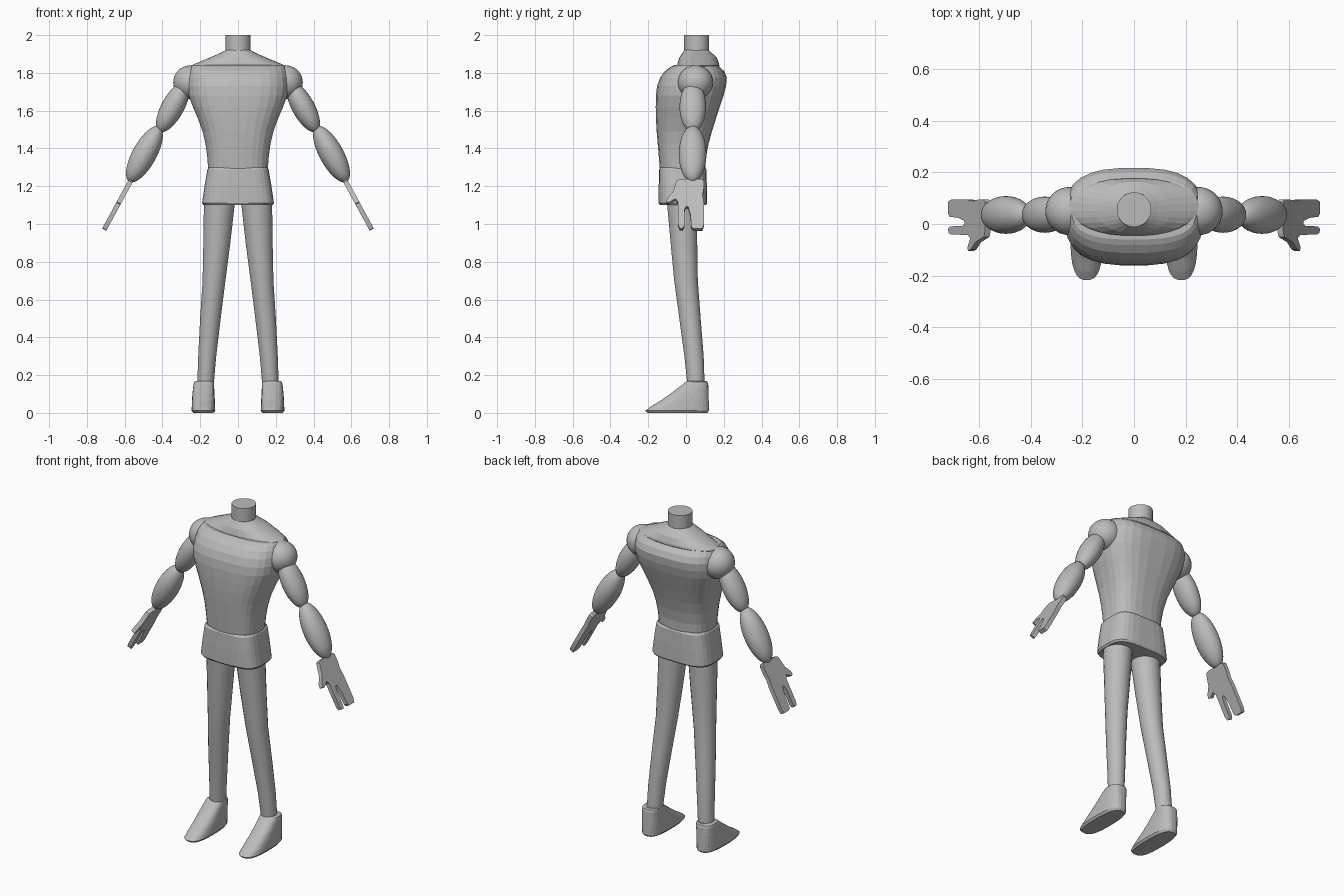
import bpy, bmesh, math
from mathutils import Matrix, Vector

if "Cube" in bpy.data.objects:
    bpy.data.objects.remove(bpy.data.objects["Cube"])

grey = bpy.data.materials.new("plain grey")
grey.diffuse_color = (0.5, 0.5, 0.5, 1)
grey.use_nodes = True
grey.node_tree.nodes["Principled BSDF"].inputs["Base Color"].default_value = grey.diffuse_color


def finish(name, bm, mirror=False, smooth=None):
    bmesh.ops.recalc_face_normals(bm, faces=bm.faces[:])
    me = bpy.data.meshes.new(name)
    bm.to_mesh(me)
    bm.free()
    me.materials.append(grey)
    ob = bpy.data.objects.new(name, me)
    bpy.context.collection.objects.link(ob)
    if mirror:
        m = ob.modifiers.new("mirror", 'MIRROR')
        m.use_mirror_merge = False
    if smooth:
        bpy.context.view_layer.objects.active = ob
        ob.select_set(True)
        bpy.ops.object.shade_smooth_by_angle(angle=math.radians(smooth))
        ob.select_set(False)
    return ob


def loft(name, rows, exp=2.0, n=28, mirror=False, smooth=None):
    """Skin superellipse rings; each row is (z, centre x, half width, front y, back y)."""
    bm = bmesh.new()
    rings = []
    for z, cx, hw, y0, y1 in rows:
        ring = []
        for i in range(n):
            a = 2 * math.pi * (i + 0.5) / n
            c, s = math.cos(a), math.sin(a)
            x = cx + hw * math.copysign(abs(c) ** (2 / exp), c)
            y = (y0 + y1) / 2 + (y1 - y0) / 2 * math.copysign(abs(s) ** (2 / exp), s)
            ring.append(bm.verts.new((x, y, z)))
        rings.append(ring)
    for a, b in zip(rings, rings[1:]):
        for i in range(n):
            j = (i + 1) % n
            bm.faces.new((a[i], a[j], b[j], b[i]))
    bm.faces.new(rings[0])
    bm.faces.new(rings[-1])
    return finish(name, bm, mirror, smooth)


def ellipsoid(name, centre, radii, direction=(0, 0, -1)):
    """Ellipsoid whose long (z) axis follows direction in the xz plane."""
    bm = bmesh.new()
    tilt = math.atan2(-direction[0], -direction[2])
    mat = (Matrix.Translation(centre) @ Matrix.Rotation(tilt, 4, 'Y')
           @ Matrix.Diagonal((*radii, 1)))
    bmesh.ops.create_uvsphere(bm, u_segments=32, v_segments=20, radius=1, matrix=mat)
    return finish(name, bm, True, 30)


# Neck and sloping shoulder yoke
loft("neck", [(1.88, 0, .067, -.011, .123), (2.0, 0, .067, -.011, .123)], n=32, smooth=30)
loft("shoulder_yoke", [(1.825, 0, .24, -.04, .17), (1.838, 0, .252, -.046, .177),
                       (1.85, 0, .225, -.046, .176), (1.882, 0, .148, -.036, .163),
                       (1.905, 0, .095, -.02, .138), (1.92, 0, .066, -.01, .122)], exp=2.2)

# Chest tapering to the waist
loft("torso", [(1.28, 0, .158, -.138, .103), (1.35, 0, .163, -.144, .106),
               (1.42, 0, .172, -.150, .119), (1.49, 0, .188, -.156, .138),
               (1.56, 0, .214, -.160, .160), (1.62, 0, .240, -.161, .180),
               (1.68, 0, .262, -.160, .200), (1.73, 0, .268, -.154, .213),
               (1.775, 0, .266, -.138, .217), (1.81, 0, .259, -.112, .202),
               (1.832, 0, .25, -.082, .178), (1.842, 0, .24, -.06, .16)], exp=2.8)

# Hips
loft("hips", [(1.10, 0, .184, -.138, .106), (1.11, 0, .191, -.145, .112),
              (1.20, 0, .178, -.145, .111), (1.288, 0, .163, -.143, .108),
              (1.30, 0, .155, -.135, .10)], exp=3.6)

# Legs and pointed shoes
loft("leg", [(.15, .172, .044, .007, .099), (.30, .163, .048, -.009, .094),
             (.50, .146, .055, -.036, .078), (.70, .127, .061, -.063, .063),
             (.90, .112, .072, -.082, .060), (1.12, .098, .083, -.102, .060)],
     n=24, mirror=True, smooth=25)
loft("shoe", [(.0, .183, .054, -.205, .114), (.012, .183, .063, -.217, .122),
              (.035, .183, .062, -.185, .122), (.065, .183, .061, -.135, .121),
              (.106, .183, .058, -.077, .120), (.15, .181, .055, -.018, .118),
              (.164, .180, .052, -.002, .114), (.17, .179, .044, .008, .106)],
     exp=2.7, mirror=True)

# Arms
arm_dir = (.48, 0, -.877)
ellipsoid("shoulder", (.25, .05, 1.75), (.093, .093, .09))
ellipsoid("upper_arm", (.345, .036, 1.62), (.06, .07, .15), arm_dir)
ellipsoid("forearm", (.495, .035, 1.37), (.064, .073, .167), arm_dir)

# Flat hand: outline as (y, z), laid on the slanted plane of the forearm
outline = [(-.03, 1.232), (.085, 1.232), (.094, 1.222), (.094, 1.18), (.088, 1.15),
           (.094, 1.11), (.094, .99), (.086, .97), (.04, .97), (.028, .98),
           (.024, 1.04), (.012, 1.085), (0, 1.088), (-.008, 1.07), (-.009, .985),
           (-.018, .97), (-.033, .972), (-.041, .99), (-.042, 1.11), (-.055, 1.128),
           (-.092, 1.108), (-.104, 1.112), (-.1, 1.13), (-.07, 1.165), (-.05, 1.225)]
bm = bmesh.new()
normal = Vector((.877, 0, .48)) * .0125
layers = []
for side in (-1, 1):
    layers.append([bm.verts.new(Vector((.57 + (1.225 - z) * .542, y, z)) + normal * side)
                   for y, z in outline])
for layer in layers:
    bm.faces.new(layer)
for i in range(len(outline)):
    j = (i + 1) % len(outline)
    bm.faces.new((layers[0][i], layers[0][j], layers[1][j], layers[1][i]))
finish("hand", bm, True, 30)
